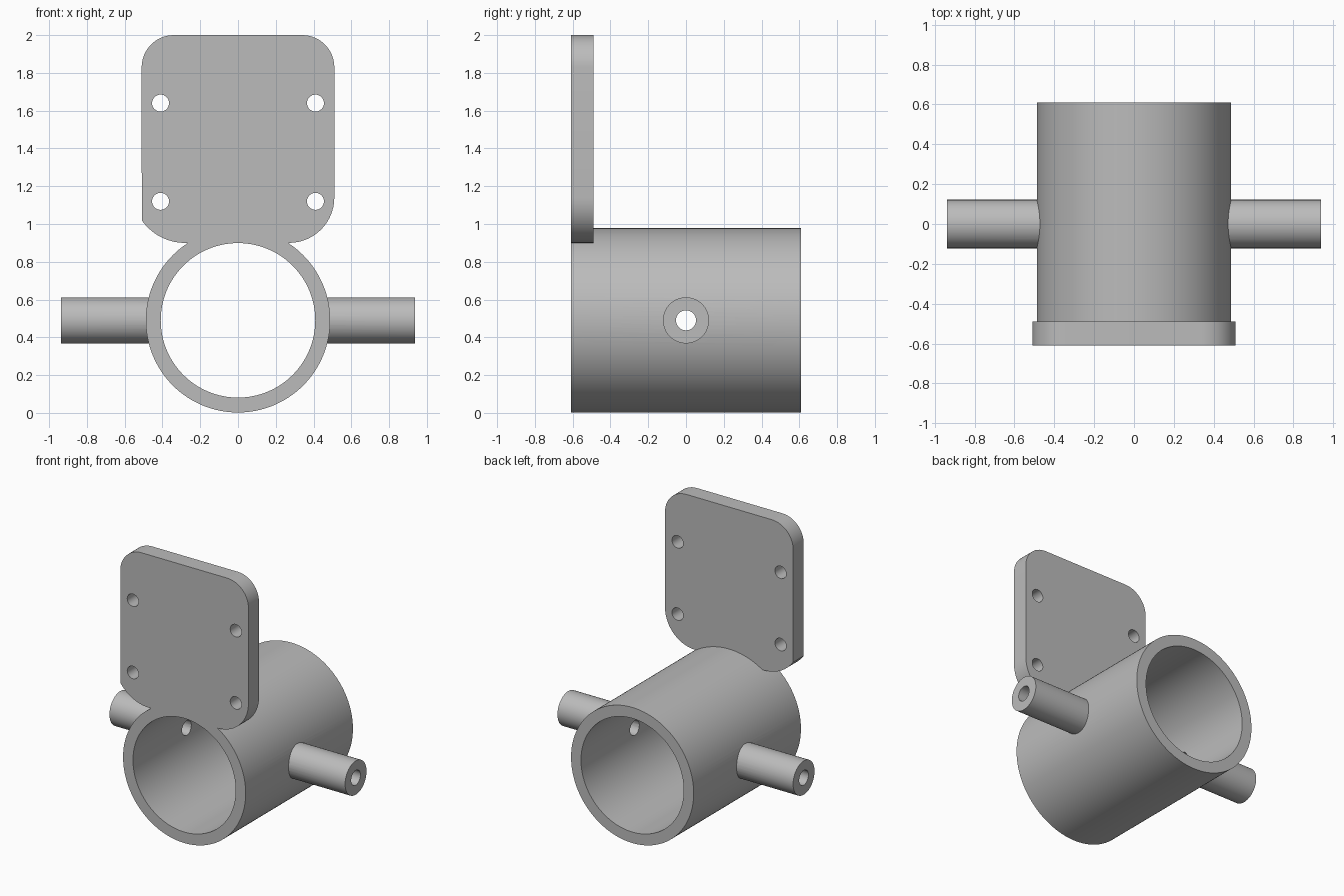
import bpy
import bmesh
from math import cos, sin, pi, radians
from mathutils import Matrix, Vector

old = bpy.data.objects.get("Cube")
if old:
    bpy.data.objects.remove(old, do_unlink=True)

# Single plain grey
grey = bpy.data.materials.new("plain grey")
grey.use_nodes = True
colour = (0.5, 0.5, 0.5, 1)
grey.diffuse_color = colour
grey.node_tree.nodes["Principled BSDF"].inputs["Base Color"].default_value = colour

AXIS_Z = 0.49      # height of the tube axis
HALF = 0.61        # half length of the tube
PLATE_T = 0.12     # plate thickness


def finish(bm, name):
    bmesh.ops.recalc_face_normals(bm, faces=bm.faces)
    mesh = bpy.data.meshes.new(name)
    bm.to_mesh(mesh)
    bm.free()
    mesh.materials.append(grey)
    obj = bpy.data.objects.new(name, mesh)
    bpy.context.collection.objects.link(obj)
    return obj


def cylinder(name, radius, length, centre, axis, sides):
    bm = bmesh.new()
    turn = Matrix.Rotation(pi / 2, 4, "Y" if axis == "X" else "X")
    bmesh.ops.create_cone(bm, cap_ends=True, segments=sides, radius1=radius,
                          radius2=radius, depth=length,
                          matrix=Matrix.Translation(centre) @ turn)
    return finish(bm, name)


def combine(target, other, operation):
    mod = target.modifiers.new(operation.lower(), "BOOLEAN")
    mod.operation = operation
    mod.solver = "EXACT"
    mod.object = other
    bpy.context.view_layer.objects.active = target
    bpy.ops.object.modifier_apply(modifier=mod.name)
    bpy.data.objects.remove(other, do_unlink=True)


def arc(x, z, radius, start, end, steps=14):
    angles = [radians(start + (end - start) * i / steps) for i in range(steps + 1)]
    return [(x + radius * cos(a), z + radius * sin(a)) for a in angles]


# Mounting plate with rounded corners; one lower corner is cut short
outline = (arc(0.27, 1.14, 0.24, -90, 0) + arc(0.34, 1.83, 0.17, 0, 90)
           + arc(-0.34, 1.83, 0.17, 90, 180) + arc(-0.28, 1.18, 0.28, 215, 270))
bm = bmesh.new()
face = bm.faces.new([bm.verts.new((x, -HALF, z)) for x, z in outline])
extruded = bmesh.ops.extrude_face_region(bm, geom=[face])
bmesh.ops.translate(bm, vec=Vector((0, PLATE_T, 0)),
                    verts=[v for v in extruded["geom"] if isinstance(v, bmesh.types.BMVert)])
plate = finish(bm, "mounting_plate")

# Screw holes
for x in (-0.41, 0.41):
    for z in (1.12, 1.64):
        hole = cylinder("screw_hole", 0.045, 0.4, (x, -HALF, z), "Y", 32)
        combine(plate, hole, "DIFFERENCE")

# Tube with side pins, joined to the plate
bracket = cylinder("tube_bracket", 0.488, 2 * HALF, (0, 0, AXIS_Z), "Y", 128)
pins = cylinder("side_pins", 0.122, 1.876, (0, 0, AXIS_Z), "X", 64)
combine(bracket, pins, "UNION")
combine(bracket, plate, "UNION")

# Main bore and the narrow bore through both pins
combine(bracket, cylinder("main_bore", 0.409, 2, (0, 0, AXIS_Z), "Y", 128), "DIFFERENCE")
combine(bracket, cylinder("pin_bore", 0.053, 3, (0, 0, AXIS_Z), "X", 32), "DIFFERENCE")

bpy.ops.object.select_all(action="DESELECT")
bracket.select_set(True)
bpy.context.view_layer.objects.active = bracket
bpy.ops.object.shade_smooth_by_angle(angle=radians(30))
